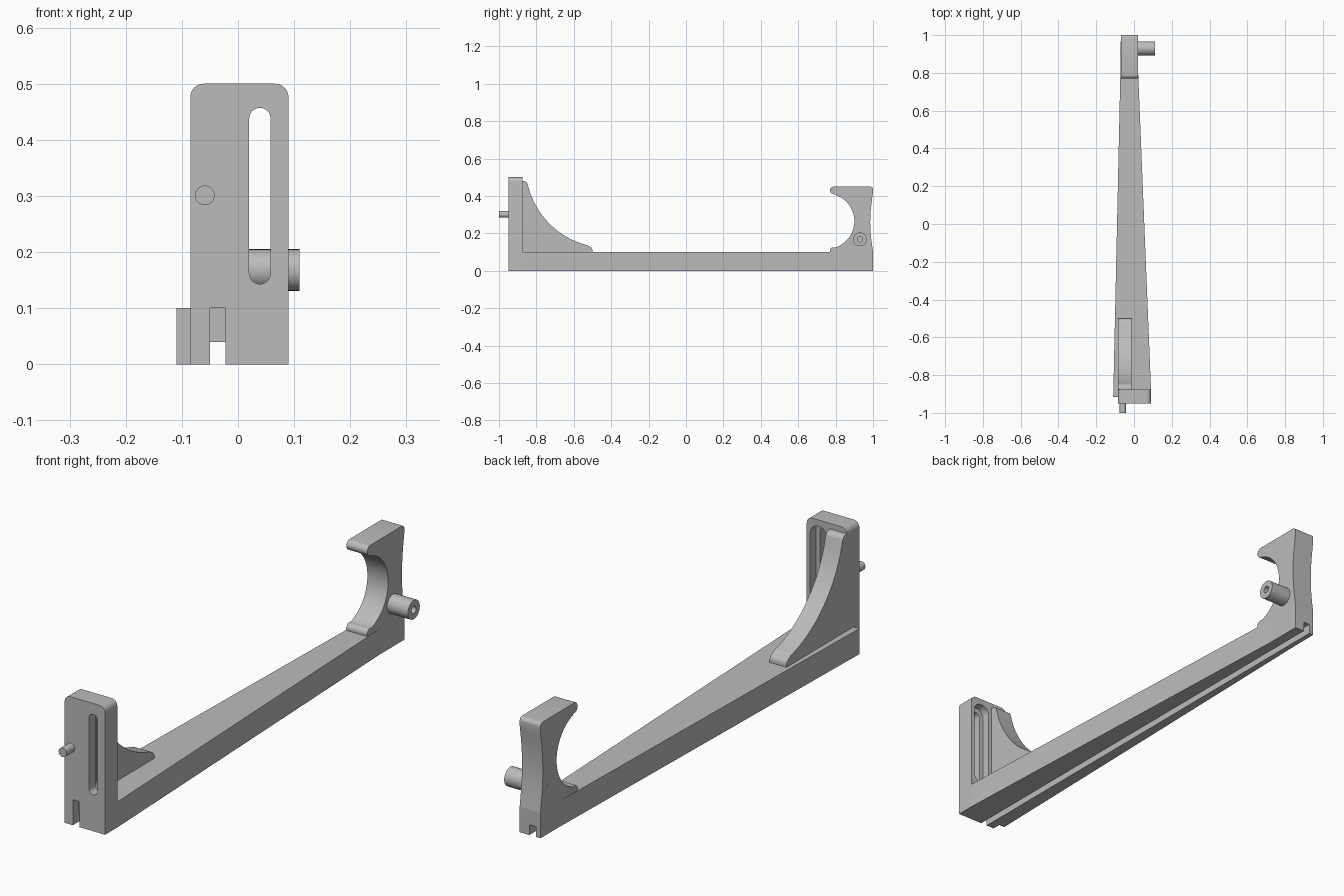
import bpy, bmesh
from math import sin, cos, radians, pi

cube = bpy.data.objects.get("Cube")
if cube:
    bpy.data.objects.remove(cube, do_unlink=True)

grey = bpy.data.materials.new("plain_grey")
grey.use_nodes = True
grey.diffuse_color = (0.5, 0.5, 0.5, 1)
grey.node_tree.nodes["Principled BSDF"].inputs["Base Color"].default_value = (0.5, 0.5, 0.5, 1)


def arc(a, b, r, start, end, n=12):
    """Points on a circle about (a, b), angles in degrees."""
    angles = [radians(start + (end - start) * i / n) for i in range(n + 1)]
    return [(a + r * cos(t), b + r * sin(t)) for t in angles]


def prism(name, points, axis, lo, hi):
    """Extrude a flat profile along an axis: x takes (y, z), y takes (x, z), z takes (x, y)."""
    place = {"x": lambda a, b, d: (d, a, b),
             "y": lambda a, b, d: (a, d, b),
             "z": lambda a, b, d: (a, b, d)}[axis]
    bm = bmesh.new()
    low = [bm.verts.new(place(a, b, lo)) for a, b in points]
    high = [bm.verts.new(place(a, b, hi)) for a, b in points]
    bm.faces.new(low)
    bm.faces.new(high)
    for i in range(len(points)):
        j = (i + 1) % len(points)
        bm.faces.new((low[i], low[j], high[j], high[i]))
    bmesh.ops.recalc_face_normals(bm, faces=bm.faces)
    mesh = bpy.data.meshes.new(name)
    bm.to_mesh(mesh)
    bm.free()
    mesh.materials.append(grey)
    obj = bpy.data.objects.new(name, mesh)
    bpy.context.collection.objects.link(obj)
    return obj


def select(obj):
    bpy.ops.object.select_all(action="DESELECT")
    obj.select_set(True)
    bpy.context.view_layer.objects.active = obj


def cut(obj, cutter):
    select(obj)
    mod = obj.modifiers.new("cut", "BOOLEAN")
    mod.operation = "DIFFERENCE"
    mod.solver = "EXACT"
    mod.object = cutter
    bpy.ops.object.modifier_apply(modifier="cut")
    bpy.data.objects.remove(cutter, do_unlink=True)


def smooth(obj):
    select(obj)
    bpy.ops.object.shade_smooth_by_angle(angle=radians(30))


def rect(a0, b0, a1, b1):
    return [(a0, b0), (a1, b0), (a1, b1), (a0, b1)]


def slot(a, low, high, r):
    return arc(a, high - r, r, 0, 180) + arc(a, low + r, r, 180, 360)


FRONT, BACK = -0.95, -0.875      # upright plate depth
BAR_TOP = 0.1

# Tapered base bar with a groove along its underside
bar = prism("base_bar", [(-0.11, -0.915), (-0.01, -0.915), (-0.01, BACK), (0.09, BACK),
                         (0.02, 0.85), (0.02, 1), (-0.07, 1), (-0.07, 0.9)], "z", 0, BAR_TOP)
cut(bar, prism("groove_cutter", rect(-0.05, -0.1, -0.022, 0.04), "y", -1.1, 1.1))

# Upright plate with rounded top, stepped slot and bottom notch
plate = prism("upright_plate", [(-0.085, 0), (0.09, 0)] + arc(0.066, 0.476, 0.024, 0, 90)
              + arc(-0.061, 0.476, 0.024, 90, 180), "y", FRONT, BACK)
cut(plate, prism("slot_cutter", slot(0.039, 0.143, 0.457, 0.019), "y", -1.1, -0.8))
cut(plate, prism("recess_cutter", slot(0.039, 0.125, 0.476, 0.036), "y", -0.91, -0.8))
cut(plate, prism("notch_cutter", rect(-0.05, -0.1, -0.022, BAR_TOP), "y", -1.1, -0.8))
smooth(plate)

# Curved gusset behind the plate
gusset = prism("curved_gusset", [(BACK, BAR_TOP), (-0.5, BAR_TOP)]
               + arc(-0.522, 0.108, 0.022, 0, 75, 6)
               + arc(-0.42, 0.56, 0.437, 256, 195, 24)
               + arc(-0.868, 0.457, 0.022, 10, 90, 6) + [(BACK, 0.479)],
               "x", -0.085, -0.012)
smooth(gusset)

# Hooked cradle at the back
cradle = prism("hook_cradle", [(0.77, BAR_TOP), (1, BAR_TOP)]
               + [(1 - 0.015 * sin(pi * i / 16), BAR_TOP + 0.32 * i / 16) for i in range(17)]
               + arc(0.985, 0.435, 0.015, 0, 90, 6)
               + arc(0.79, 0.43, 0.02, 90, 270, 10)
               + arc(0.752, 0.265, 0.148, 72, -72, 32)
               + arc(0.787, 0.107, 0.018, 90, 180, 6),
               "x", -0.07, 0.02)
smooth(cradle)

# Side pin with a blind bore, passing through the cradle
pin = prism("side_pin", arc(0.93, 0.168, 0.037, 0, 352.5, 47), "x", -0.0705, 0.11)
cut(pin, prism("bore_cutter", arc(0.93, 0.168, 0.014, 0, 345, 23), "x", 0.03, 0.2))
smooth(pin)

# Small front peg
peg = prism("front_peg", arc(-0.059, 0.301, 0.0175, 0, 348.75, 31), "y", -1, FRONT + 0.01)
smooth(peg)
